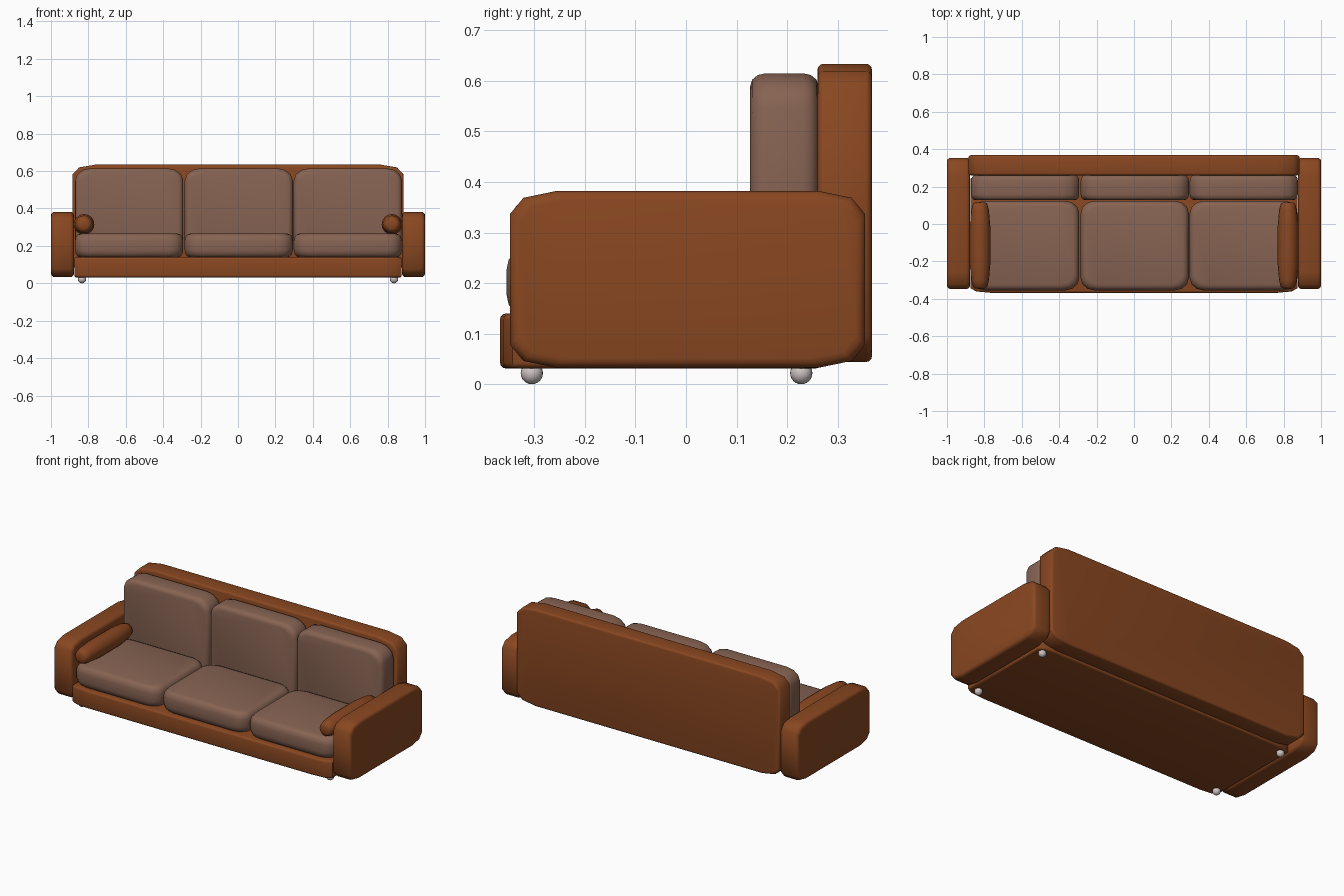
import bpy
import bmesh
from math import sin, cos, pi, radians
from mathutils import Vector

cube = bpy.data.objects.get("Cube")
if cube:
    bpy.data.objects.remove(cube, do_unlink=True)


def material(name, colour):
    mat = bpy.data.materials.new(name)
    mat.use_nodes = True
    mat.diffuse_color = (*colour, 1)
    mat.node_tree.nodes["Principled BSDF"].inputs["Base Color"].default_value = (*colour, 1)
    return mat


LEATHER = material("brown leather", (0.25, 0.063, 0.015))
FABRIC = material("taupe fabric", (0.24, 0.125, 0.085))
METAL = material("pale metal", (0.62, 0.55, 0.55))


def finish(bm, name, mat):
    bmesh.ops.recalc_face_normals(bm, faces=bm.faces)
    mesh = bpy.data.meshes.new(name)
    bm.to_mesh(mesh)
    bm.free()
    mesh.materials.append(mat)
    obj = bpy.data.objects.new(name, mesh)
    bpy.context.collection.objects.link(obj)
    bpy.ops.object.select_all(action="DESELECT")
    obj.select_set(True)
    bpy.context.view_layer.objects.active = obj
    bpy.ops.object.shade_smooth_by_angle(angle=radians(50))
    return obj


def loft(bm, rings):
    """Skin a list of point rings and cap both ends."""
    loops = [[bm.verts.new(p) for p in ring] for ring in rings]
    n = len(loops[0])
    for a, b in zip(loops, loops[1:]):
        for i in range(n):
            j = (i + 1) % n
            bm.faces.new((a[i], a[j], b[j], b[i]))
    bm.faces.new(loops[0])
    bm.faces.new(loops[-1])


def padded_block(name, low, high, axis, corner, rim, mat, steps=2):
    """Block with elliptical corners across one axis and soft rims along it."""
    low, high = Vector(low), Vector(high)
    mid, half = (low + high) / 2, (high - low) / 2
    u, v = [i for i in range(3) if i != axis]

    def ring(offset, inset):
        points = []
        for quarter, (su, sv) in enumerate(((1, 1), (-1, 1), (-1, -1), (1, -1))):
            for k in range(steps + 1):
                a = (quarter + k / steps) * pi / 2
                p = mid.copy()
                p[axis] += offset
                p[u] += su * (half[u] - inset - corner[0]) + corner[0] * cos(a)
                p[v] += sv * (half[v] - inset - corner[1]) + corner[1] * sin(a)
                points.append(p)
        return points

    depth, inset = rim
    angles = [k / 3 * pi / 2 for k in range(4)]
    ends = [(half[axis] - depth * (1 - sin(a)), inset * (1 - cos(a))) for a in angles]
    rings = [ring(-d, i) for d, i in reversed(ends)] + [ring(d, i) for d, i in ends]
    bm = bmesh.new()
    loft(bm, rings)
    return finish(bm, name, mat)


# Frame: base, back panel and arms
padded_block("base", (-0.875, -0.368, 0.031), (0.875, 0.268, 0.14), 2,
             (0.11, 0.025), (0.012, 0.012), LEATHER)
padded_block("back_panel", (-0.885, 0.26, 0.044), (0.885, 0.368, 0.634), 1,
             (0.12, 0.05), (0.012, 0.012), LEATHER)
for side, s in (("left", 1), ("right", -1)):
    x = sorted((s * 0.877, s))
    padded_block(side + "_arm", (x[0], -0.348, 0.033), (x[1], 0.354, 0.382), 0,
                 (0.09, 0.045), (0.02, 0.018), LEATHER)

# Three seat cushions with matching back cushions
for place, x in (("right", -0.582), ("middle", 0.004), ("left", 0.587)):
    w = 0.289
    padded_block(place + "_seat_cushion", (x - w, -0.355, 0.138), (x + w, 0.124, 0.266), 2,
                 (0.075, 0.065), (0.04, 0.03), FABRIC, steps=3)
    padded_block(place + "_back_cushion", (x - w, 0.127, 0.138), (x + w, 0.262, 0.615), 1,
                 (0.085, 0.065), (0.03, 0.025), FABRIC, steps=3)

# Bolsters resting against the arms: (distance along, radius)
PROFILE = ((-0.23, 0.025), (-0.222, 0.038), (-0.19, 0.047), (-0.1, 0.055),
           (0.1, 0.055), (0.19, 0.047), (0.222, 0.038), (0.23, 0.025))
for side, s in (("left", 1), ("right", -1)):
    bm = bmesh.new()
    loft(bm, [[(s * 0.823 + r * cos(k * pi / 8), y - 0.114, 0.315 + r * sin(k * pi / 8))
               for k in range(16)] for y, r in PROFILE])
    finish(bm, side + "_bolster", LEATHER)

# Ball feet
for side, x in (("left", 0.834), ("right", -0.834)):
    for end, y in (("front", -0.305), ("back", 0.228)):
        bm = bmesh.new()
        bmesh.ops.create_uvsphere(bm, u_segments=20, v_segments=12, radius=0.022)
        bmesh.ops.translate(bm, verts=bm.verts, vec=(x, y, 0.022))
        finish(bm, f"{end}_{side}_foot", METAL)
